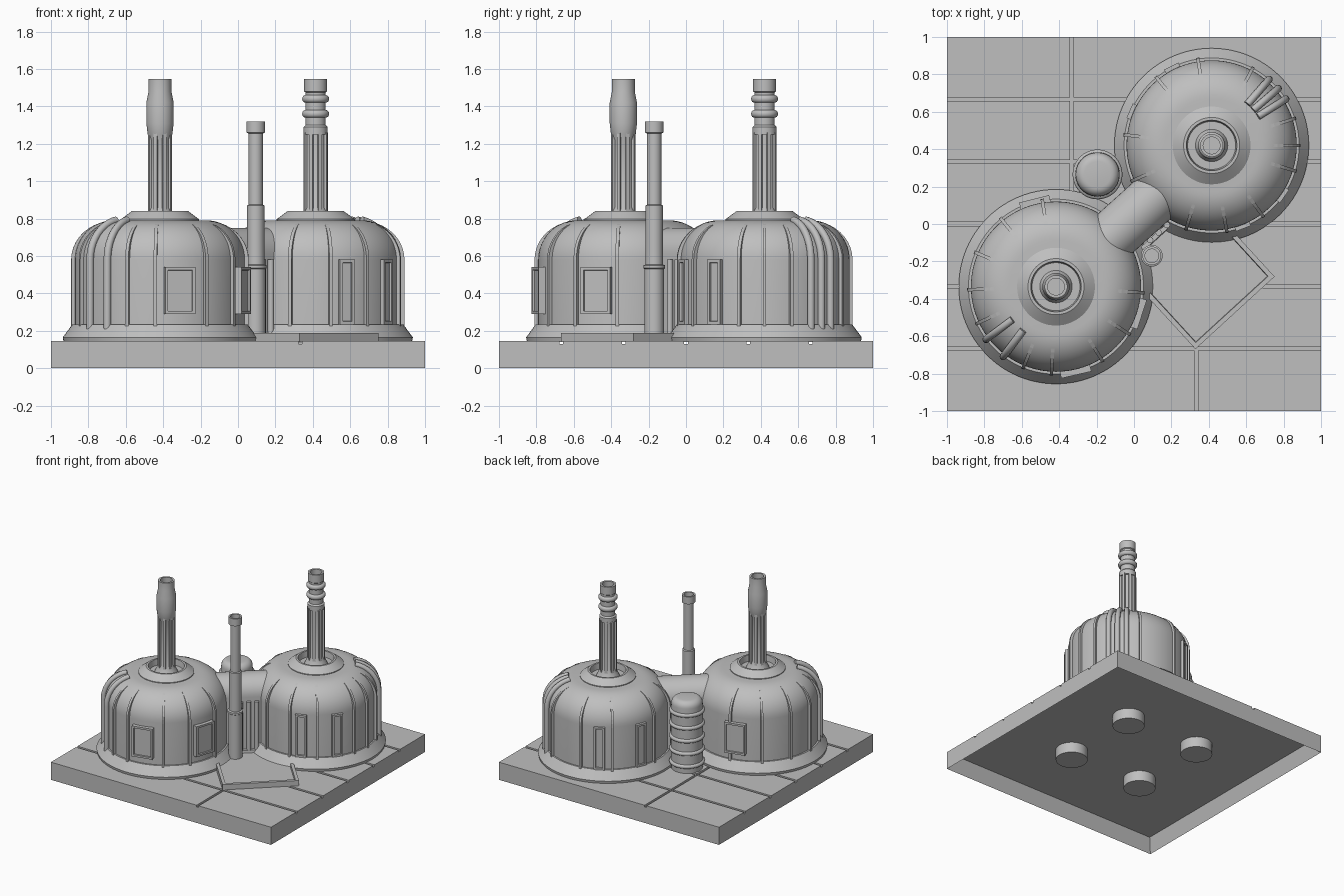
import bpy, bmesh, math
from mathutils import Matrix, Vector

if "Cube" in bpy.data.objects:
    bpy.data.objects.remove(bpy.data.objects["Cube"], do_unlink=True)

grey = bpy.data.materials.new("plain grey")
grey.use_nodes = True
grey.diffuse_color = (0.52, 0.52, 0.52, 1)
grey.node_tree.nodes["Principled BSDF"].inputs["Base Color"].default_value = grey.diffuse_color


def finish(name, bm, smooth=False):
    bmesh.ops.recalc_face_normals(bm, faces=bm.faces)
    mesh = bpy.data.meshes.new(name)
    bm.to_mesh(mesh)
    bm.free()
    mesh.materials.append(grey)
    obj = bpy.data.objects.new(name, mesh)
    bpy.context.collection.objects.link(obj)
    if smooth:
        bpy.ops.object.select_all(action="DESELECT")
        obj.select_set(True)
        bpy.context.view_layer.objects.active = obj
        bpy.ops.object.shade_smooth_by_angle(angle=math.radians(32))
    return obj


def box(bm, lo, hi, matrix=Matrix()):
    lo, hi = Vector(lo), Vector(hi)
    size = Matrix.Diagonal((*(hi - lo), 1))
    return bmesh.ops.create_cube(bm, size=1, matrix=matrix @ Matrix.Translation((lo + hi) / 2) @ size)["verts"]


def lathe(name, profile, x, y, steps=64):
    bm = bmesh.new()
    verts = [bm.verts.new((r, 0, z)) for r, z in profile]
    edges = [bm.edges.new(pair) for pair in zip(verts, verts[1:])]
    bmesh.ops.spin(bm, geom=verts + edges, cent=(0, 0, 0), axis=(0, 0, 1),
                   angle=math.tau, steps=steps, use_merge=False)
    bmesh.ops.remove_doubles(bm, verts=bm.verts, dist=0.0001)
    bmesh.ops.translate(bm, verts=bm.verts, vec=(x, y, 0))
    return finish(name, bm, True)


def tube(name, points, radius):
    curve = bpy.data.curves.new(name, "CURVE")
    curve.dimensions = "3D"
    curve.bevel_depth = radius
    curve.bevel_resolution = 3
    curve.use_fill_caps = True
    spline = curve.splines.new("POLY")
    spline.points.add(len(points) - 1)
    for p, co in zip(spline.points, points):
        p.co = (*co, 1)
    spline.use_smooth = True
    curve.materials.append(grey)
    obj = bpy.data.objects.new(name, curve)
    bpy.context.collection.objects.link(obj)


def arc(r, z, a, b, start=0, end=90, steps=10):
    angles = [math.radians(start + (end - start) * i / steps) for i in range(steps + 1)]
    return [(r + a * math.cos(t), z + b * math.sin(t)) for t in angles]


def around(x, y, degrees):
    return Matrix.Translation((x, y, 0)) @ Matrix.Rotation(math.radians(degrees), 4, "Z")


# Base with a hollow underside and four feet
TOP = 0.145
bm = bmesh.new()
box(bm, (-1, -1, 0), (1, 1, TOP - 0.015))
under = min(bm.faces, key=lambda f: f.calc_center_median().z)
bmesh.ops.inset_region(bm, faces=[under], thickness=0.055)
bmesh.ops.translate(bm, verts=under.verts, vec=(0, 0, 0.115))
finish("base", bm)
for x in (-1, 1):
    for y in (-1, 1):
        lathe("base_foot", [(0, 0.12), (0.12, 0.12), (0.12, 0.03), (0, 0.03)], x / 3, y / 3, 48)

# Paving slabs separated by narrow grooves
bm = bmesh.new()
gap = 0.01
for row in range(6):
    y0 = -1 + row / 3
    splits = {0: [1 / 3], 3: [-1 / 3], 4: [-1 / 3], 5: [-1 / 3]}.get(row, [])
    xs = [-1] + splits + [1]
    for x0, x1 in zip(xs, xs[1:]):
        box(bm, (x0 + gap * (x0 > -1), y0 + gap * (row > 0), TOP - 0.016),
            (x1 - gap * (x1 < 1), y0 + 1 / 3 - gap * (row < 5), TOP))
finish("paving", bm)


def silo(side, x, y, ribs, pipes, windows, width, z0, z1, depth):
    # Skirt, domed body and open collar
    lathe(side + "_skirt", [(0.515, 0.14), (0.52, 0.165), (0.468, 0.235), (0.44, 0.235)], x, y, 96)
    lathe(side + "_dome", [(0.455, 0.15)] + arc(0.25, 0.58, 0.205, 0.21, steps=14) + [(0, 0.795)], x, y, 96)
    lathe(side + "_collar", [(0.208, 0.78), (0.208, 0.797), (0.15, 0.84), (0.135, 0.84), (0.128, 0.79)], x, y)
    # Radial ribs following the dome
    bm = bmesh.new()
    outline = [(0.475, 0.22)] + arc(0.25, 0.58, 0.225, 0.207) + [(0.25, 0.22)]
    for angle in ribs:
        m = around(x, y, angle)
        face = bm.faces.new([bm.verts.new(m @ Vector((r, -0.009, z))) for r, z in outline])
        new = bmesh.ops.extrude_face_region(bm, geom=[face])["geom"]
        shift = m.to_3x3() @ Vector((0, 0.018, 0))
        bmesh.ops.translate(bm, verts=[v for v in new if isinstance(v, bmesh.types.BMVert)], vec=shift)
    finish(side + "_ribs", bm)
    # Round pipes climbing the wall
    path = [(0.468, 0.2)] + arc(0.255, 0.58, 0.213, 0.215, end=80)
    for angle in pipes:
        m = around(x, y, angle)
        tube(side + "_wall_pipe", [m @ Vector((r, 0, z)) for r, z in path], 0.02)
    # Framed windows with a recessed pane
    bm = bmesh.new()
    for angle in windows:
        verts = box(bm, (0.4, -width / 2, z0), (depth, width / 2, z1), around(x, y, angle))
        out = Vector((math.cos(math.radians(angle)), math.sin(math.radians(angle)), 0))
        faces = {f for v in verts for f in v.link_faces}
        front = max(faces, key=lambda f: f.calc_center_median().dot(out))
        bmesh.ops.inset_region(bm, faces=[front], thickness=0.022)
        bmesh.ops.inset_region(bm, faces=[front], thickness=0.002)
        bmesh.ops.translate(bm, verts=front.verts, vec=out * -0.012)
    finish(side + "_windows", bm)
    # Flutes on the lower chimney
    bm = bmesh.new()
    for i in range(8):
        box(bm, (0.04, -0.01, 0.83), (0.066, 0.01, 1.26), around(x, y, i * 45 + 22))
    finish(side + "_chimney_flutes", bm)


RIGHT, LEFT = (-0.417, -0.335), (0.415, 0.42)
silo("right_silo", *RIGHT, [99, 129, 157, 182, 205, 248, 267, 302, 327, 356], [217, 233],
     [104, 283, 342], 0.165, 0.29, 0.54, 0.484)
silo("left_silo", *LEFT, [0, 18, 62, 99, 129, 173, 204, 253, 280, 306, 343], [32, 40.5, 49],
     [117, 157, 291, 325], 0.085, 0.235, 0.58, 0.476)

# Chimneys: one with a swollen head, one with rings
foot = [(0.09, 0.785), (0.075, 0.82), (0.054, 0.86)]
mouth = [(0.061, 1.545), (0.045, 1.545), (0.045, 1.42), (0, 1.42)]
lathe("right_chimney", foot + [(0.054, 1.22), (0.066, 1.25), (0.073, 1.31), (0.073, 1.42),
                               (0.061, 1.48)] + mouth, *RIGHT, 40)
rings = [p for z in (1.36, 1.44) for p in
         [(0.054, z - 0.02)] + arc(0.056, z, 0.016, 0.02, -80, 80, 6) + [(0.054, z + 0.02)]]
lathe("left_chimney", foot + [(0.054, 1.25), (0.064, 1.25), (0.064, 1.29), (0.054, 1.3)] + rings
      + [(0.054, 1.475), (0.061, 1.48)] + mouth, *LEFT, 40)

# Arched passage joining the silos
bm = bmesh.new()
m = around(0, 0.04, 42)
section = [(0.14, 0.14)] + arc(0, 0.61, 0.14, 0.14, 0, 180, 20) + [(-0.14, 0.14)]
face = bm.faces.new([bm.verts.new(m @ Vector((-0.25, s, z))) for s, z in section])
new = bmesh.ops.extrude_face_region(bm, geom=[face])["geom"]
bmesh.ops.translate(bm, verts=[v for v in new if isinstance(v, bmesh.types.BMVert)],
                    vec=m.to_3x3() @ Vector((0.5, 0, 0)))
finish("passage", bm, True)
for along in (-0.02, 0.04, 0.1):
    p = m @ Vector((along, -0.152, 0))
    tube("passage_pipe", [(p.x, p.y, 0.14), (p.x, p.y, 0.58)], 0.017)

# Slim stepped stack
lathe("slim_stack", [(0.052, 0.14), (0.052, 0.53), (0.058, 0.535), (0.058, 0.55), (0.046, 0.555),
                     (0.046, 0.87), (0.038, 0.875), (0.038, 1.255), (0.05, 1.26), (0.05, 1.32),
                     (0.036, 1.32), (0.036, 1.24), (0, 1.24)], 0.095, -0.17, 40)

# Banded storage tank
bands = [p for i in range(5) for p in
         arc(0.117, 0.2 + i * 0.105, 0.016, 0.016, -85, 85, 6)]
lathe("tank", [(0.117, 0.14)] + bands + arc(0.07, 0.675, 0.047, 0.05, steps=6) + [(0, 0.728)], -0.195, 0.265)

# Diamond yard with a raised kerb
bm = bmesh.new()
m = around(0.54, -0.475, 42.5)
box(bm, (-0.287, 0, 0.14), (0.287, 0.6, 0.188), m)
top = max(bm.faces, key=lambda f: f.calc_center_median().z)
bmesh.ops.inset_region(bm, faces=[top], thickness=0.035)
bmesh.ops.inset_region(bm, faces=[top], thickness=0.004)
bmesh.ops.translate(bm, verts=top.verts, vec=(0, 0, -0.02))
finish("yard", bm)
